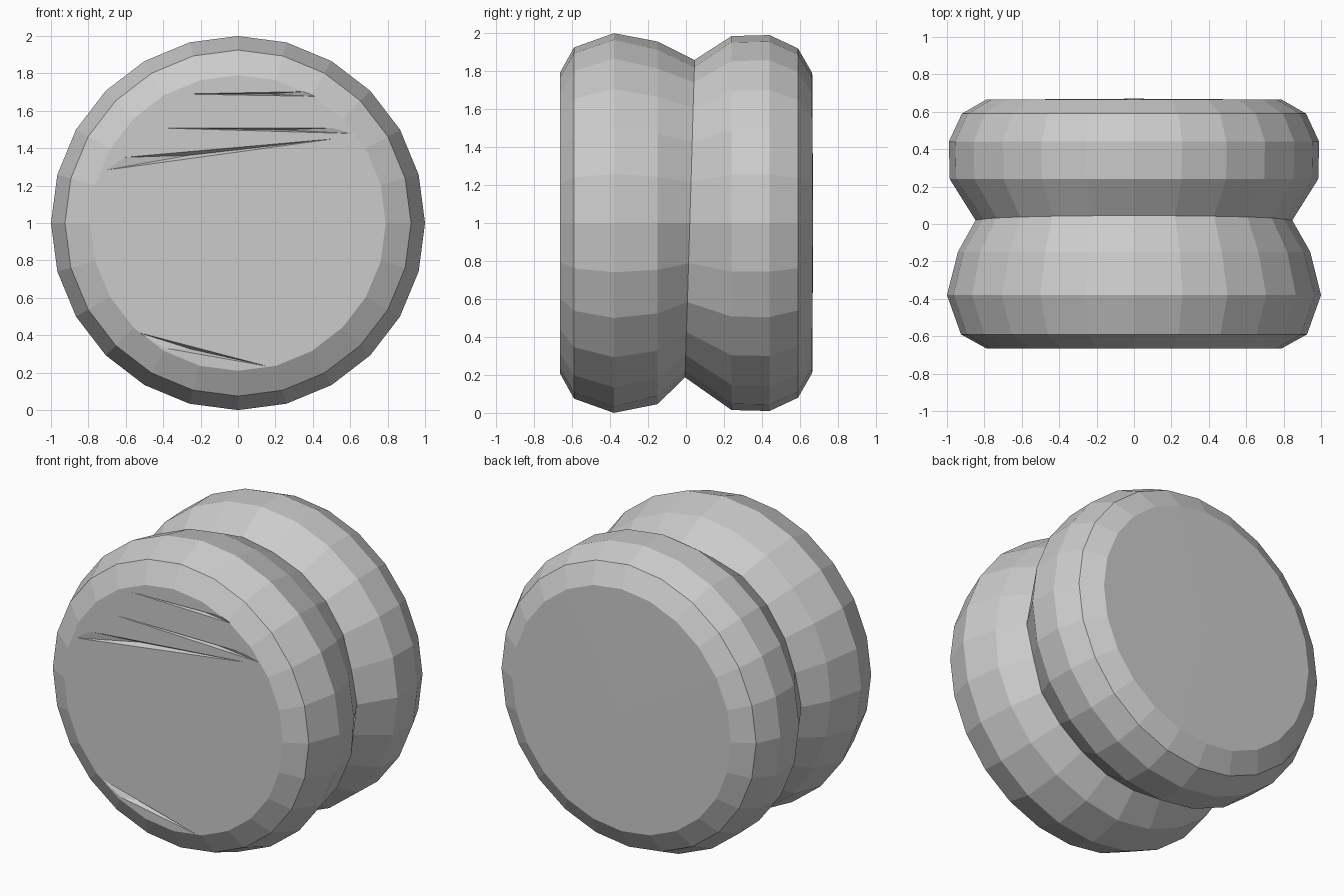
import bpy, bmesh, math, random

if "Cube" in bpy.data.objects:
    bpy.data.objects.remove(bpy.data.objects["Cube"])

random.seed(4)
SIDES = 24

# Profile of the twin-lobed wheel: (y, radius)
PROFILE = [(-0.665, 0.79), (-0.59, 0.925), (-0.38, 1.0), (-0.15, 0.95),
           (0.02, 0.835), (0.24, 0.985), (0.44, 0.99), (0.59, 0.92), (0.665, 0.79)]
GROOVE = 4


def make_object(name, bm):
    bmesh.ops.recalc_face_normals(bm, faces=bm.faces[:])
    mesh = bpy.data.meshes.new(name)
    bm.to_mesh(mesh)
    bm.free()
    obj = bpy.data.objects.new(name, mesh)
    bpy.context.collection.objects.link(obj)
    return obj


# Two rounded discs joined at a slightly uneven groove
bm = bmesh.new()
rings = []
for i, (y, r) in enumerate(PROFILE):
    ring = []
    for k in range(SIDES):
        a = 2 * math.pi * k / SIDES
        yy, rr = y, r
        if i == GROOVE:
            yy += 0.025 * math.sin(a)
            rr += 0.025 * math.sin(a) + random.uniform(-0.015, 0.015)
        elif i == GROOVE - 1:
            rr += random.uniform(-0.012, 0.008)
        ring.append(bm.verts.new((rr * math.cos(a), yy, 1 + rr * math.sin(a))))
    rings.append(ring)
for low, high in zip(rings, rings[1:]):
    for k in range(SIDES):
        n = (k + 1) % SIDES
        bm.faces.new((low[k], low[n], high[n], high[k]))
bm.faces.new(rings[0])
hub = bm.verts.new((0.0, 0.67, 1.0))
for k in range(SIDES):
    bm.faces.new((rings[-1][k], rings[-1][(k + 1) % SIDES], hub))
wheel = make_object("twin_wheel", bm)

# Shallow sliver creases in the front face: three corners (x, z) each
CREASES = [((-0.53, 1.51), (0.55, 1.51), (0.68, 1.475)),
           ((-0.38, 1.69), (0.38, 1.705), (0.47, 1.675)),
           ((-0.78, 1.27), (-0.66, 1.35), (0.64, 1.465)),
           ((-0.58, 0.43), (-0.40, 0.33), (0.22, 0.22))]
for j, tri in enumerate(CREASES):
    bm = bmesh.new()
    front = [bm.verts.new((x, -0.67, z)) for x, z in tri]
    cx = sum(p[0] for p in tri) / 3
    cz = sum(p[1] for p in tri) / 3
    tip = bm.verts.new((cx, -0.635, cz))
    bm.faces.new(front)
    for k in range(3):
        bm.faces.new((front[k], front[(k + 1) % 3], tip))
    cutter = make_object(f"crease_cutter_{j}", bm)
    cutter.hide_render = True
    cutter.hide_set(True)
    mod = wheel.modifiers.new("crease", 'BOOLEAN')
    mod.operation = 'DIFFERENCE'
    mod.solver = 'EXACT'
    mod.object = cutter
